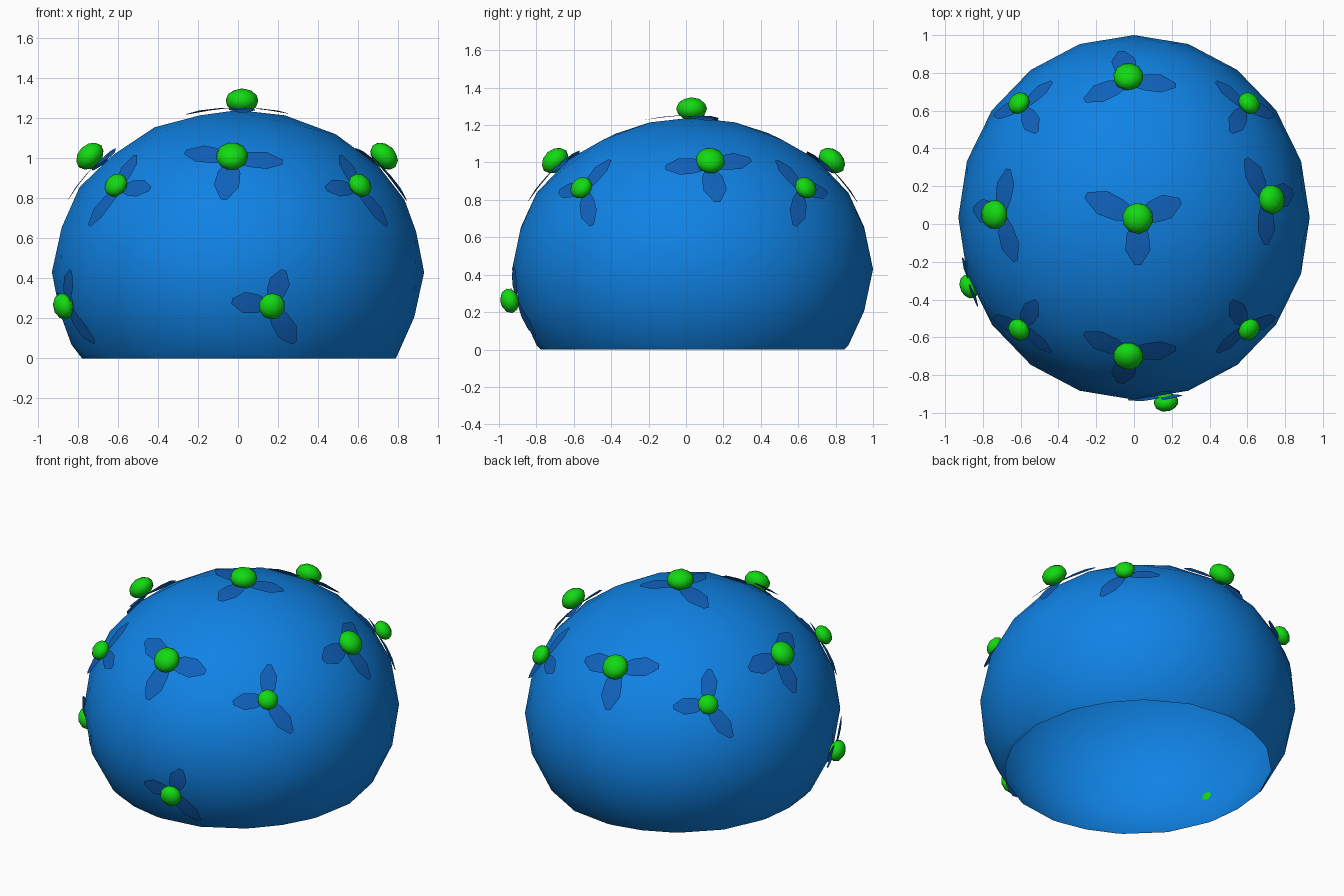
import bpy, bmesh, math
from mathutils import Vector, Matrix

if "Cube" in bpy.data.objects:
    bpy.data.objects.remove(bpy.data.objects["Cube"])

CENTRE = Vector((0, 0.035, 0.43))
RADII = Vector((0.93, 0.965, 0.81))


def material(name, rgb):
    m = bpy.data.materials.new(name)
    m.diffuse_color = (*rgb, 1)
    m.use_nodes = True
    m.node_tree.nodes["Principled BSDF"].inputs["Base Color"].default_value = m.diffuse_color
    return m


BLUE = material("bright_blue", (0.005, 0.225, 0.78))
DARK = material("petal_blue", (0.005, 0.12, 0.50))
GREEN = material("bright_green", (0.006, 0.70, 0.006))


def finish(bm, name, mat):
    me = bpy.data.meshes.new(name)
    for f in bm.faces:
        f.smooth = True
    bm.to_mesh(me)
    bm.free()
    me.materials.append(mat)
    ob = bpy.data.objects.new(name, me)
    bpy.context.collection.objects.link(ob)
    return ob


def normal_at(p):
    d = p - CENTRE
    return Vector([d[i] / RADII[i] ** 2 for i in range(3)]).normalized()


def on_dome(p, lift):
    """Push a point radially onto the dome, then lift it off the surface."""
    d = p - CENTRE
    s = Vector([d[i] / RADII[i] for i in range(3)]).length
    q = CENTRE + d / s
    return q + normal_at(q) * lift


# Dome: squashed icosphere, open where it is cut at the ground
bm = bmesh.new()
bmesh.ops.create_icosphere(bm, subdivisions=3, radius=1)
bmesh.ops.transform(bm, matrix=Matrix.Translation(CENTRE) @ Matrix.Diagonal((*RADII, 1)), verts=bm.verts)
bmesh.ops.bisect_plane(bm, geom=bm.verts[:] + bm.edges[:] + bm.faces[:], plane_co=(0, 0, 0),
                       plane_no=(0, 0, 1), clear_inner=True)
finish(bm, "dome", BLUE)

# Petal outline: (position along petal, half width, lift)
OUTLINE = [(0.05, 0.025, 0.010), (0.35, 0.055, 0.014), (0.68, 0.062, 0.016), (1.0, 0.016, 0.016)]


def flower(name, centre, tips, radius, width):
    c = Vector(centre)
    n = normal_at(c)
    # Petals hug the dome
    bm = bmesh.new()
    base = on_dome(c, 0)
    for tip in tips:
        t = on_dome(Vector(tip), 0)
        side = n.cross(t - base).normalized()
        rows = []
        for u, w, lift in OUTLINE:
            p = base.lerp(t, u)
            rows.append([bm.verts.new(on_dome(p + side * w * width * k, lift)) for k in (-1, 0, 1)])
        for a, b in zip(rows, rows[1:]):
            for i in range(2):
                bm.faces.new((a[i], b[i], b[i + 1], a[i + 1]))
    bmesh.ops.recalc_face_normals(bm, faces=bm.faces)
    if sum((f.normal.dot(n) for f in bm.faces)) < 0:
        bmesh.ops.reverse_faces(bm, faces=bm.faces)
    finish(bm, name + "_petals", DARK)
    # Flattened bud in the middle
    bm = bmesh.new()
    bmesh.ops.create_icosphere(bm, subdivisions=2, radius=radius)
    m = Matrix.Translation(c) @ n.to_track_quat('Z', 'Y').to_matrix().to_4x4() @ Matrix.Diagonal((1, 1, 0.74, 1))
    bmesh.ops.transform(bm, matrix=m, verts=bm.verts)
    finish(bm, name + "_bud", GREEN)


def mirror(p, sx, sy):
    return (p[0] * sx, 0.04 + (p[1] - 0.04) * sy, p[2])


# Crown and side flowers
flower("top_flower", (0.02, 0.03, 1.287),
       [(-0.25, 0.15, 1.2), (0.24, 0.12, 1.2), (0.02, -0.21, 1.2)], 0.083, 1.05)
flower("left_flower", (-0.74, 0.05, 1.01),
       [(-0.66, 0.29, 0.97), (-0.61, -0.19, 1.0), (-0.85, 0.08, 0.79)], 0.079, 1)
flower("right_flower", (0.73, 0.13, 1.01),
       [(0.58, 0.34, 1.0), (0.70, -0.11, 0.97), (0.85, 0.17, 0.79)], 0.079, 1)

# Front and back flowers mirror each other
for name, sy in (("front", 1), ("back", -1)):
    tips = [(-0.26, -0.57, 1.02), (0.22, -0.65, 0.97), (-0.07, -0.84, 0.79)]
    flower(name + "_flower", mirror((-0.03, -0.70, 1.01), 1, sy),
           [mirror(t, 1, sy) for t in tips], 0.081, 1)

# Four diagonal flowers
for sx in (1, -1):
    for sy in (1, -1):
        tips = [(0.45, -0.70, 0.855), (0.54, -0.43, 1.04), (0.74, -0.50, 0.66)]
        flower("diagonal_flower", mirror((0.61, -0.56, 0.865), sx, sy),
               [mirror(t, sx, sy) for t in tips], 0.063, 0.8)

# Two low flowers, the second turned round the dome
for name, c, turn in (("low_front", (0.17, -0.943, 0.26), 0), ("low_left", (-0.872, -0.33, 0.26), -77)):
    r = Matrix.Rotation(math.radians(turn), 3, 'Z')
    tips = [(-0.03, -0.91, 0.29), (0.22, -0.88, 0.44), (0.28, -0.80, 0.08)]
    flower(name + "_flower", c, [r @ Vector(t) for t in tips], 0.067, 0.85)
